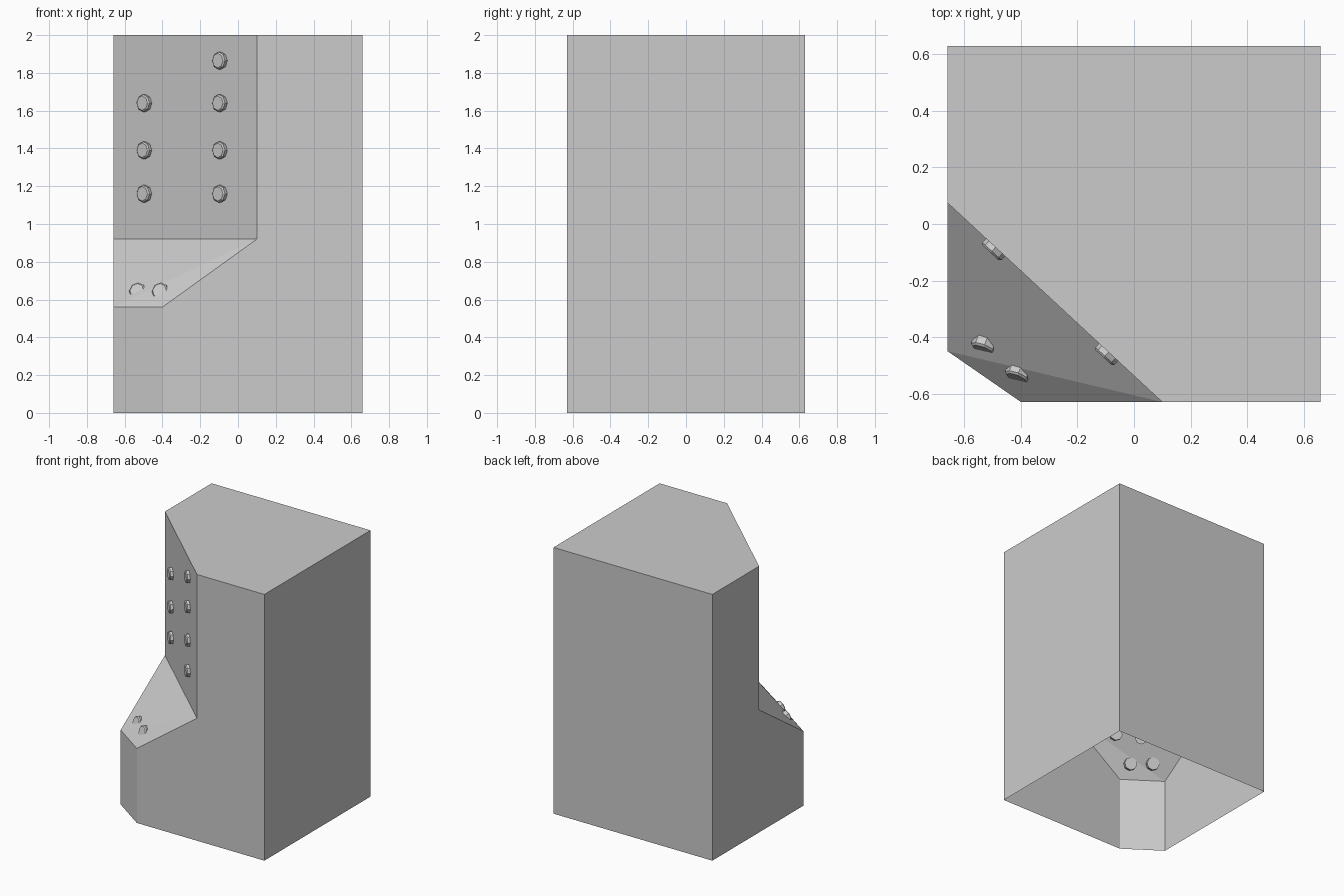
import bpy, bmesh
from mathutils import Vector

if "Cube" in bpy.data.objects:
    bpy.data.objects.remove(bpy.data.objects["Cube"])

X, Y, H = 0.66, 0.63, 2.0
LEDGE_LOW, LEDGE_HIGH = 0.56, 0.92


def finish(bm, name):
    mesh = bpy.data.meshes.new(name)
    bm.to_mesh(mesh)
    bm.free()
    obj = bpy.data.objects.new(name, mesh)
    bpy.context.collection.objects.link(obj)
    return obj


# Housing: open-bottomed shell with a notched corner
bm = bmesh.new()
base = [(-0.40, -Y), (X, -Y), (X, Y), (-X, Y), (-X, -0.45)]
top = [(0.10, -Y), (X, -Y), (X, Y), (-X, Y), (-X, 0.075)]
b = [bm.verts.new((x, y, 0)) for x, y in base]
t = [bm.verts.new((x, y, H)) for x, y in top]
low_f = bm.verts.new((*base[0], LEDGE_LOW))
low_l = bm.verts.new((*base[4], LEDGE_LOW))
high_f = bm.verts.new((*top[0], LEDGE_HIGH))
high_l = bm.verts.new((*top[4], LEDGE_HIGH))
for face in (
    [b[0], b[1], t[1], t[0], high_f, low_f],   # front wall
    [b[1], b[2], t[2], t[1]],                  # right wall
    [b[2], b[3], t[3], t[2]],                  # back wall
    [b[3], b[4], low_l, high_l, t[4], t[3]],   # left wall
    [b[4], b[0], low_f, low_l],                # lower corner wall
    [low_l, low_f, high_f],                    # sloped ledge
    [low_l, high_f, high_l],
    [high_l, high_f, t[0], t[4]],              # upper corner wall
    t,                                         # roof
):
    bm.faces.new(face)
finish(bm, "housing")


# Bolt heads: eight-sided with a small chamfered front
def bolt(name, centre, axis, r=0.046, depth=0.036):
    bm = bmesh.new()
    bmesh.ops.create_cone(bm, cap_ends=True, segments=8,
                          radius1=r, radius2=r, depth=depth)
    rim = [e for e in bm.edges if all(v.co.z > 0 for v in e.verts)]
    bmesh.ops.bevel(bm, geom=rim, offset=0.007, segments=1, affect='EDGES')
    obj = finish(bm, name)
    obj.location = centre
    obj.rotation_mode = 'QUATERNION'
    obj.rotation_quaternion = Vector(axis).to_track_quat('Z', 'Y')


# Two columns on the upper corner wall
wall_normal = Vector((-0.705, -0.76, 0)).normalized()
for side, x, heights in (("left", -0.49, (1.16, 1.39, 1.64)),
                         ("right", -0.09, (1.16, 1.39, 1.64, 1.865))):
    y = 0.075 - 0.705 * (x + X) / 0.76
    for i, z in enumerate(heights):
        bolt(f"{side}_wall_bolt_{i}", Vector((x, y, z)) + wall_normal * 0.008,
             wall_normal)

# Bolts nearly flush with the upper part of the ledge
for i, c in enumerate(((-0.54, -0.225, 0.752), (-0.37, -0.36, 0.767))):
    bolt(f"flush_ledge_bolt_{i}", c, (-0.53, -0.62, 0.58))

# Tilted bolts sunk through the lower part of the ledge, and one loose inside
for i, c in enumerate(((-0.53, -0.43, 0.643), (-0.41, -0.53, 0.643),
                       (-0.15, -0.38, 0.72))):
    bolt(f"sunk_ledge_bolt_{i}", c, (-0.35, -0.9, 0.3))
